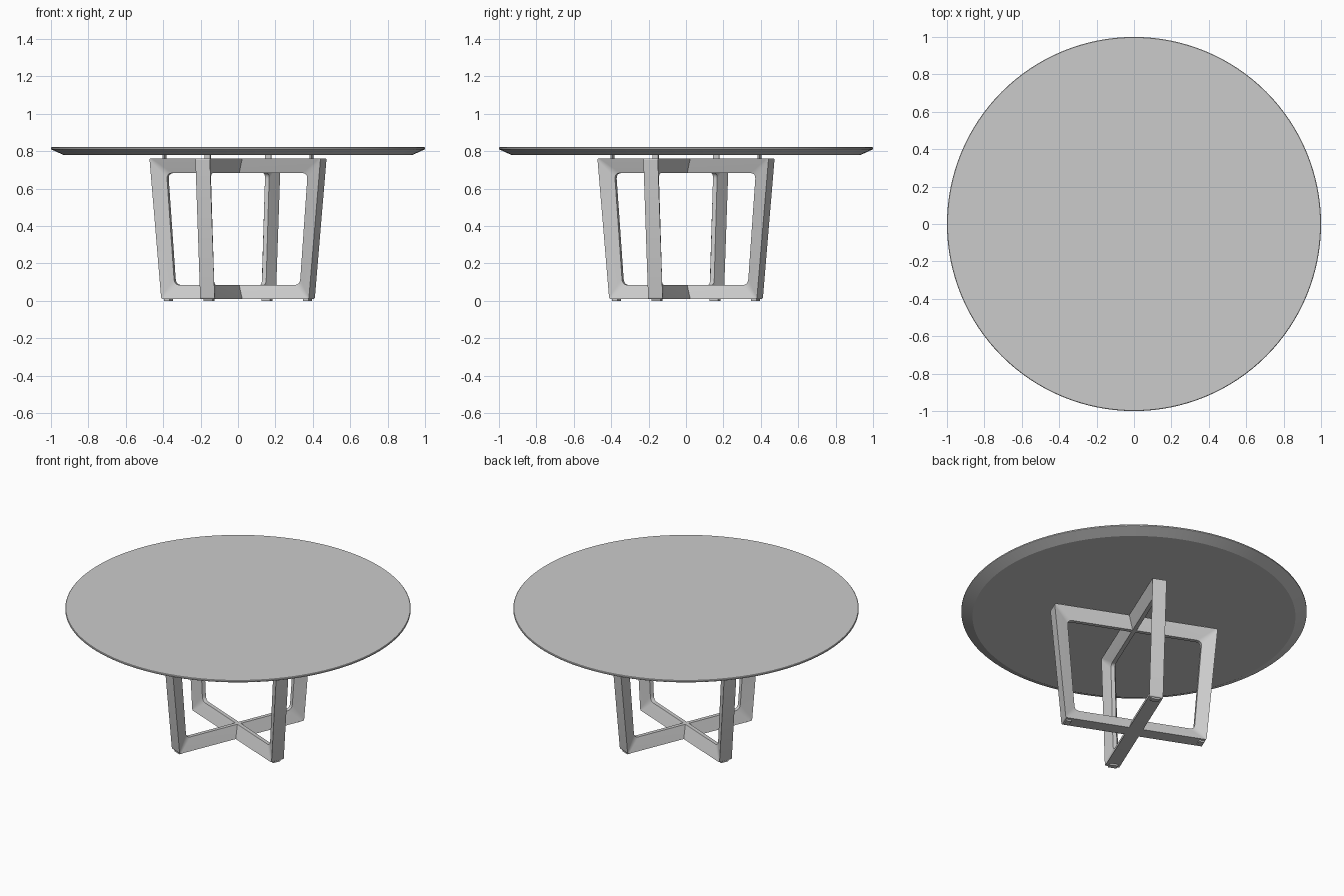
import bpy, bmesh
from math import radians, sin, cos, pi
from mathutils import Vector, Matrix

if "Cube" in bpy.data.objects:
    bpy.data.objects.remove(bpy.data.objects["Cube"])

TURN = radians(-22.5)   # rotation of the crossed base


def make_object(name, bm):
    bmesh.ops.recalc_face_normals(bm, faces=bm.faces)
    mesh = bpy.data.meshes.new(name)
    bm.to_mesh(mesh)
    bm.free()
    ob = bpy.data.objects.new(name, mesh)
    bpy.context.collection.objects.link(ob)
    return ob


def smooth(ob, angle=30):
    bpy.ops.object.select_all(action='DESELECT')
    ob.select_set(True)
    bpy.context.view_layer.objects.active = ob
    bpy.ops.object.shade_smooth_by_angle(angle=radians(angle))


def rounded(corners, r, steps=6):
    """Closed outline with each corner replaced by a soft curve."""
    pts = []
    for i, c in enumerate(corners):
        c = Vector(c)
        a = c + (Vector(corners[i - 1]) - c).normalized() * r
        b = c + (Vector(corners[(i + 1) % len(corners)]) - c).normalized() * r
        for s in range(steps + 1):
            t = s / steps
            pts.append(a * (1 - t) ** 2 + c * 2 * t * (1 - t) + b * t ** 2)
    return pts


def trapezoid(low, high, z0, z1):
    return [(-low, z0), (low, z0), (high, z1), (-high, z1)]


def base_frame(name, angle):
    # bars are wide on the outside and taper to a narrow inner edge
    outer = rounded(trapezoid(0.427, 0.495, 0.01, 0.762), 0.010)
    inner = rounded(trapezoid(0.363, 0.408, 0.085, 0.683), 0.032)
    bm = bmesh.new()
    rings = [[bm.verts.new((p.x, y, p.y)) for p in outline]
             for outline, y in ((outer, -0.042), (outer, 0.042),
                                (inner, 0.012), (inner, -0.012))]
    n = len(outer)
    for k in range(4):
        r0, r1 = rings[k], rings[(k + 1) % 4]
        for i in range(n):
            j = (i + 1) % n
            bm.faces.new((r0[i], r0[j], r1[j], r1[i]))
    ob = make_object(name, bm)
    ob.rotation_euler.z = angle
    smooth(ob, 25)


def pads(name, dist, size, z):
    # one small block on each of the four arms
    bm = bmesh.new()
    for k in range(4):
        m = (Matrix.Rotation(TURN + k * pi / 2, 4, 'Z')
             @ Matrix.Translation((dist, 0, z))
             @ Matrix.Diagonal((*size, 1)))
        bmesh.ops.create_cube(bm, size=1, matrix=m)
    make_object(name, bm)


def lathe(name, profile, sides=128):
    bm = bmesh.new()
    rings = [[bm.verts.new((r * cos(2 * pi * i / sides), r * sin(2 * pi * i / sides), z))
              for i in range(sides)] for r, z in profile]
    for r0, r1 in zip(rings, rings[1:]):
        for i in range(sides):
            j = (i + 1) % sides
            bm.faces.new((r0[i], r0[j], r1[j], r1[i]))
    bm.faces.new(rings[0])
    bm.faces.new(rings[-1])
    smooth(make_object(name, bm), 20)


# round top with an undercut bevelled rim
lathe("table_top", [(0.935, 0.781), (0.998, 0.810), (1.0, 0.812), (1.0, 0.819), (0.997, 0.822)])

# two crossed trapezoid frames
base_frame("base_frame_a", TURN)
base_frame("base_frame_b", TURN + pi / 2)

# floor pads and the spacers carrying the top
pads("foot_pads", 0.403, (0.032, 0.05, 0.014), 0.007)
pads("top_spacers", 0.425, (0.008, 0.034, 0.03), 0.770)
